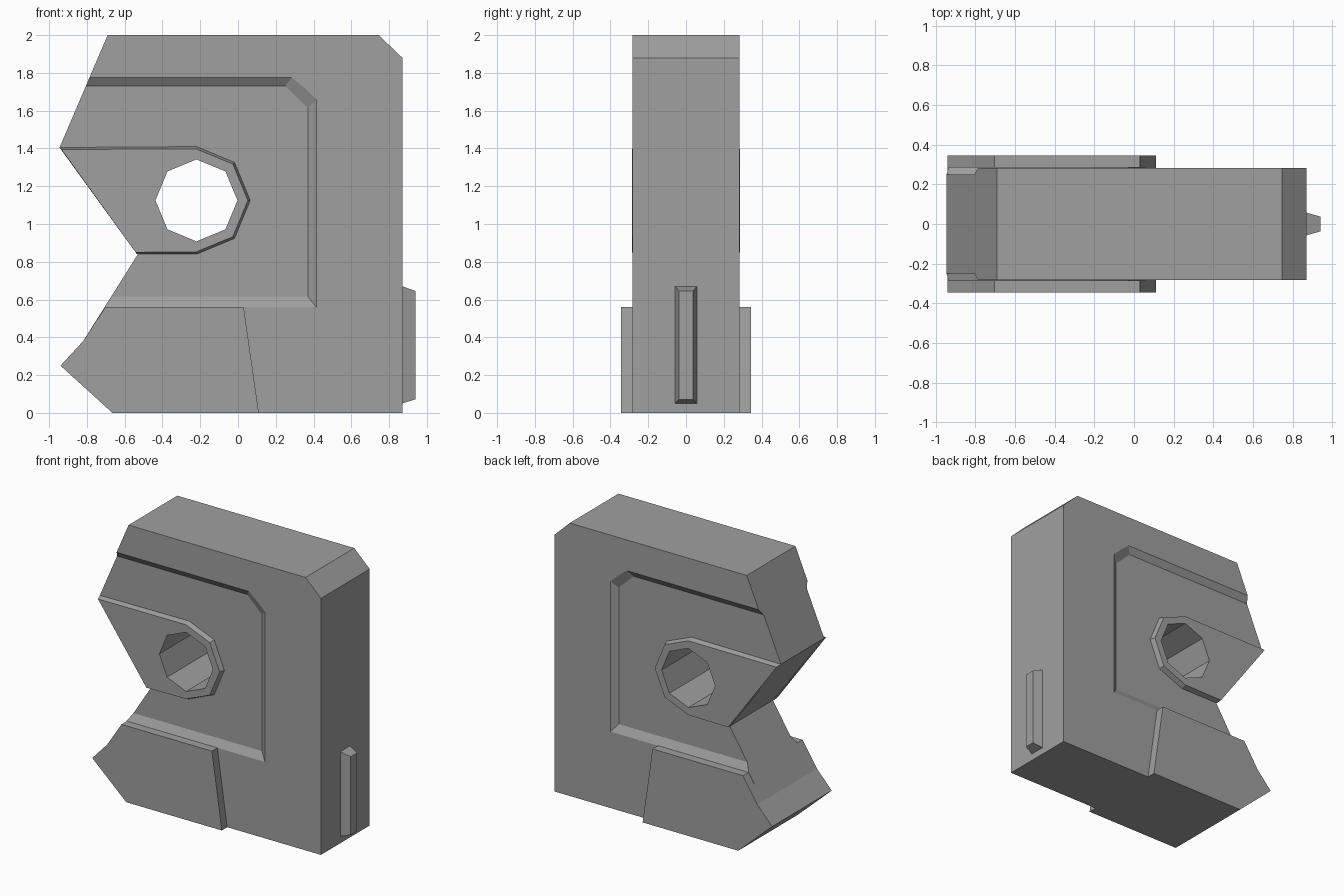
import bpy, bmesh, math

if "Cube" in bpy.data.objects:
    bpy.data.objects.remove(bpy.data.objects["Cube"], do_unlink=True)

grey = bpy.data.materials.new("plain grey")
grey.use_nodes = True
colour = (0.35, 0.35, 0.35, 1)
grey.diffuse_color = colour
grey.node_tree.nodes["Principled BSDF"].inputs["Base Color"].default_value = colour

HALF = 0.282     # body half thickness
FLOOR = 0.25     # recessed panel
BOSS = 0.287
PLATE = 0.345


def loft(name, ring_a, ring_b):
    """Solid between two rings with the same number of points."""
    bm = bmesh.new()
    a = [bm.verts.new(p) for p in ring_a]
    b = [bm.verts.new(p) for p in ring_b]
    bm.faces.new(a)
    bm.faces.new(b)
    for i in range(len(a)):
        j = (i + 1) % len(a)
        bm.faces.new((a[i], a[j], b[j], b[i]))
    bmesh.ops.recalc_face_normals(bm, faces=bm.faces)
    mesh = bpy.data.meshes.new(name)
    bm.to_mesh(mesh)
    bm.free()
    mesh.materials.append(grey)
    obj = bpy.data.objects.new(name, mesh)
    bpy.context.collection.objects.link(obj)
    return obj


def at_y(profile, y):
    return [(x, y, z) for x, z in profile]


def cut(obj, cutter):
    mod = obj.modifiers.new("cut", 'BOOLEAN')
    mod.operation = 'DIFFERENCE'
    mod.solver = 'EXACT'
    mod.object = cutter
    bpy.context.view_layer.objects.active = obj
    bpy.ops.object.modifier_apply(modifier=mod.name)


# Profiles as (x, z)
outline = [(-0.69, 2), (0.745, 2), (0.87, 1.88), (0.87, 0), (-0.665, 0),
           (-0.94, 0.25), (-0.82, 0.38), (-0.53, 0.84), (-0.945, 1.405)]
recess_rim = [(-1.2, 1.775), (0.285, 1.775), (0.415, 1.66), (0.415, 0.56), (-1.2, 0.56)]
recess_floor = [(-1.2, 1.73), (0.25, 1.73), (0.37, 1.615), (0.37, 0.615), (-1.2, 0.615)]
recess_out = [(2 * r[0] - f[0], 2 * r[1] - f[1]) for r, f in zip(recess_rim, recess_floor)]
plate_shape = [(-0.665, 0), (-0.94, 0.25), (-0.82, 0.38), (-0.703, 0.56), (0.03, 0.56), (0.11, 0)]

# Octagonal hole and the rounded end of the boss share a centre
CX, CZ = -0.22, 1.125


def arc(radius, first, last):
    return [(CX + radius * math.cos(k * math.pi / 4), CZ + radius * math.sin(k * math.pi / 4))
            for k in range(first, last + 1)]


boss_base = [(-0.945, 1.405), (-0.535, 0.84)] + arc(0.285, -2, 2)
boss_top = [(-0.935, 1.395), (-0.542, 0.85)] + arc(0.272, -2, 2)

# Main body
body = loft("body", at_y(outline, -HALF), at_y(outline, HALF))
hole_cutter = loft("hole_cutter", at_y(arc(0.217, 0, 7), -1), at_y(arc(0.217, 0, 7), 1))
cut(body, hole_cutter)

# Recessed panel, boss and jaw plate on both sides
for side, label in ((-1, "front"), (1, "back")):
    recess = loft("recess_cutter", at_y(recess_floor, side * FLOOR),
                  at_y(recess_out, side * (2 * HALF - FLOOR)))
    cut(body, recess)
    bpy.data.objects.remove(recess, do_unlink=True)
    boss = loft(label + "_boss", at_y(boss_base, side * FLOOR), at_y(boss_top, side * BOSS))
    cut(boss, hole_cutter)
    loft(label + "_jaw_plate", at_y(plate_shape, side * HALF), at_y(plate_shape, side * PLATE))
bpy.data.objects.remove(hole_cutter, do_unlink=True)


# Tapered rail on the straight edge
def rectangle(x, half_y, low, high):
    return [(x, -half_y, low), (x, half_y, low), (x, half_y, high), (x, -half_y, high)]


loft("edge_rail", rectangle(0.87, 0.057, 0.05, 0.67), rectangle(0.94, 0.037, 0.072, 0.645))
